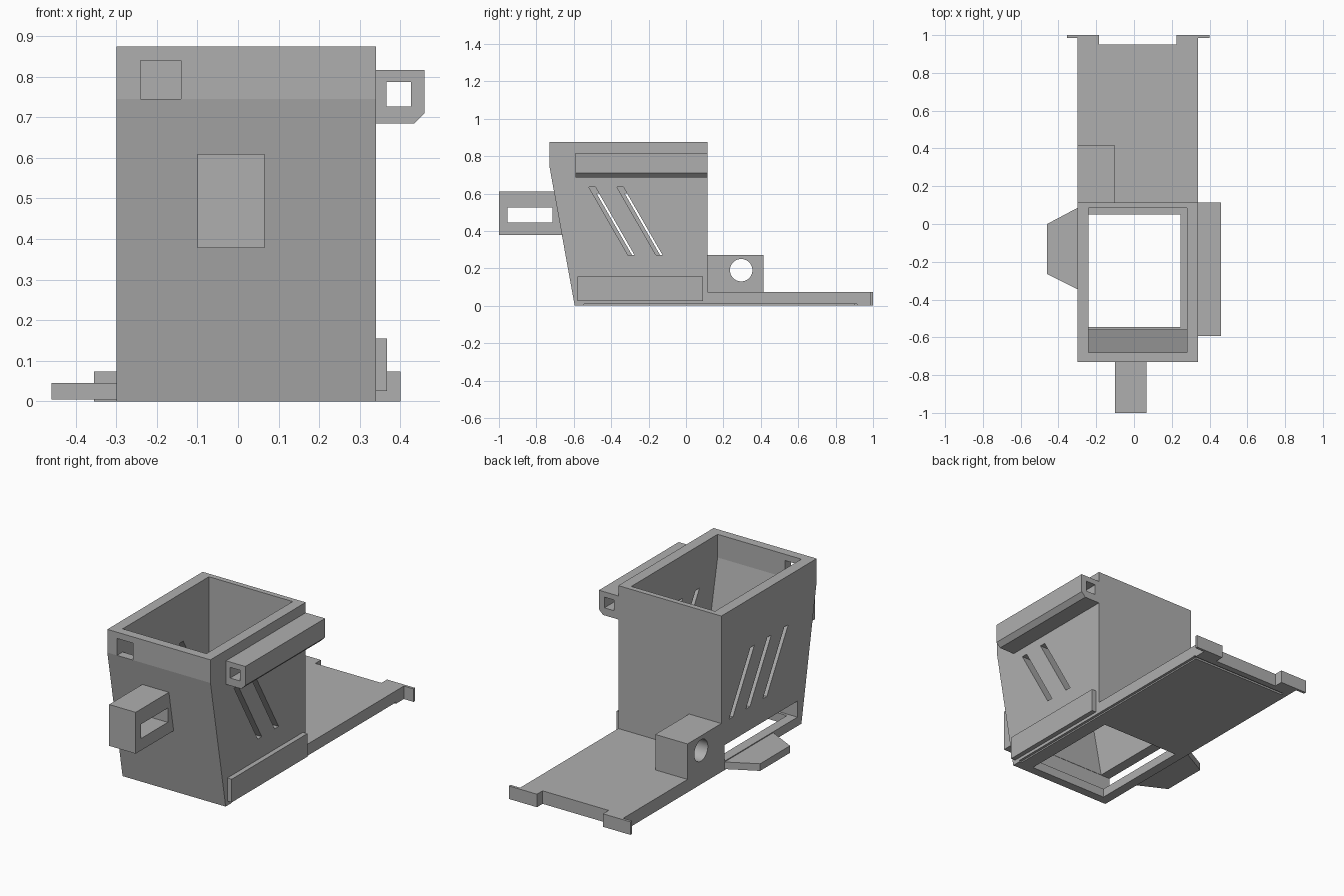
import bpy, bmesh, math
from mathutils import Vector

if "Cube" in bpy.data.objects:
    bpy.data.objects.remove(bpy.data.objects["Cube"])

grey = bpy.data.materials.new("plain grey")
grey.use_nodes = True
colour = (0.43, 0.43, 0.43, 1)
grey.diffuse_color = colour
grey.node_tree.nodes["Principled BSDF"].inputs["Base Color"].default_value = colour


def prism(name, axis, pts, lo, hi):
    """Extrude a 2D outline along an axis; the outline uses the other two axes in order."""
    bm = bmesh.new()

    def place(p, d):
        c = list(p)
        c.insert("xyz".index(axis), d)
        return bm.verts.new(c)
    face = bm.faces.new([place(p, lo) for p in pts])
    step = Vector((0, 0, 0))
    step["xyz".index(axis)] = hi - lo
    new = bmesh.ops.extrude_face_region(bm, geom=[face])["geom"]
    bmesh.ops.translate(bm, vec=step, verts=[v for v in new if isinstance(v, bmesh.types.BMVert)])
    bmesh.ops.recalc_face_normals(bm, faces=bm.faces)
    mesh = bpy.data.meshes.new(name)
    bm.to_mesh(mesh)
    bm.free()
    mesh.materials.append(grey)
    obj = bpy.data.objects.new(name, mesh)
    bpy.context.collection.objects.link(obj)
    return obj


def box(name, x, y, z):
    return prism(name, "z", [(x[0], y[0]), (x[1], y[0]), (x[1], y[1]), (x[0], y[1])], *z)


def cut(obj, *cutters):
    """Subtract each cutter, bake the result and remove the cutter."""
    for c in cutters:
        c.hide_render = True
        mod = obj.modifiers.new("cut", "BOOLEAN")
        mod.operation, mod.solver, mod.object = "DIFFERENCE", "EXACT", c
        dg = bpy.context.evaluated_depsgraph_get()
        mesh = bpy.data.meshes.new_from_object(obj.evaluated_get(dg))
        obj.modifiers.clear()
        obj.data = mesh
        bpy.data.objects.remove(c)


L, R, BACK, TOP = -0.30, 0.34, 0.115, 0.875

# Hopper body with sloping front
body = prism("hopper_body", "x", [(-0.595, 0), (-0.73, 0.745), (-0.73, TOP), (BACK, TOP), (BACK, 0)], L, R)
cut(body,
    prism("cavity", "x", [(-0.55, 0.1), (-0.68, 0.745), (-0.68, 0.95), (0.085, 0.95), (0.085, 0.1)], -0.24, 0.28),
    box("gate_slot", (-0.4, R + 0.01), (-0.56, 0.085), (0.05, 0.14)),
    box("outlet", (-0.245, 0.245), (-0.545, 0.05), (-0.1, 0.12)),
    box("front_window", (-0.24, -0.14), (-0.8, -0.6), (0.745, 0.84)),
    box("edge_step", (0.325, 0.4), (-0.545, 0.2), (-0.1, 0.008)))


# Slanted vents: two on one side, three on the other
def vent(y, top, x0, x1):
    shift = -0.575 * (top - 0.27)
    pts = [(y, 0.27), (y + 0.035, 0.27), (y + 0.035 + shift, top), (y + shift, top)]
    cut(body, prism("vent", "x", pts, x0, x1))


for i in range(2):
    vent(-0.31 + 0.15 * i, 0.635, 0.2, 0.4)
for i in range(3):
    vent(-0.288 + 0.15 * i, 0.6, -0.4, -0.2)

# Rear floor plate with a notched end and side tabs
plate = prism("rear_plate", "z", [(L, BACK), (R, BACK), (R, 1), (0.225, 1), (0.225, 0.95),
                                  (-0.185, 0.95), (-0.185, 1), (L, 1)], 0, 0.073)
cut(plate,
    box("edge_step", (0.325, 0.4), (0, 0.91), (-0.1, 0.008)),
    box("rear_groove", (-0.27, 0.4), (0.9, 0.915), (-0.1, 0.01)))
box("left_tab", (R, 0.40), (0.985, 1), (0, 0.073))
box("right_tab", (-0.355, L), (0.985, 1), (0, 0.073))

# Gate slot cover and gate support shelf
box("slot_cover", (R, 0.367), (-0.58, 0.09), (0.025, 0.155))
prism("gate_shelf", "z", [(L, -0.345), (-0.46, -0.265), (-0.46, 0), (L, 0.085)], 0.005, 0.045)

# Rear block with round hole
block = box("rear_block", (L, -0.10), (BACK, 0.415), (0.073, 0.272))
ring = [(0.295 + 0.06 * math.cos(a * math.tau / 48), 0.19 + 0.06 * math.sin(a * math.tau / 48)) for a in range(48)]
cut(block, prism("round_hole", "x", ring, -0.5, 0))

# Front handle, trimmed to the sloping wall
handle = prism("front_handle", "x", [(-1, 0.378), (-0.66, 0.378), (-0.70, 0.61), (-1, 0.61)], -0.10, 0.065)
cut(handle, box("grip_hole", (-0.3, 0.3), (-0.955, -0.715), (0.445, 0.525)))

# Square side tube with a chamfered lower edge
tube = prism("side_tube", "y", [(R, 0.685), (0.435, 0.685), (0.46, 0.71), (0.46, 0.817), (R, 0.817)], -0.592, BACK)
cut(tube, box("tube_bore", (0.366, 0.426), (-0.8, 0.3), (0.727, 0.787)))

# Smooth only the round bore, keeping every edge sharp
bpy.ops.object.select_all(action="DESELECT")
block.select_set(True)
bpy.context.view_layer.objects.active = block
bpy.ops.object.shade_smooth_by_angle(angle=math.radians(30))
